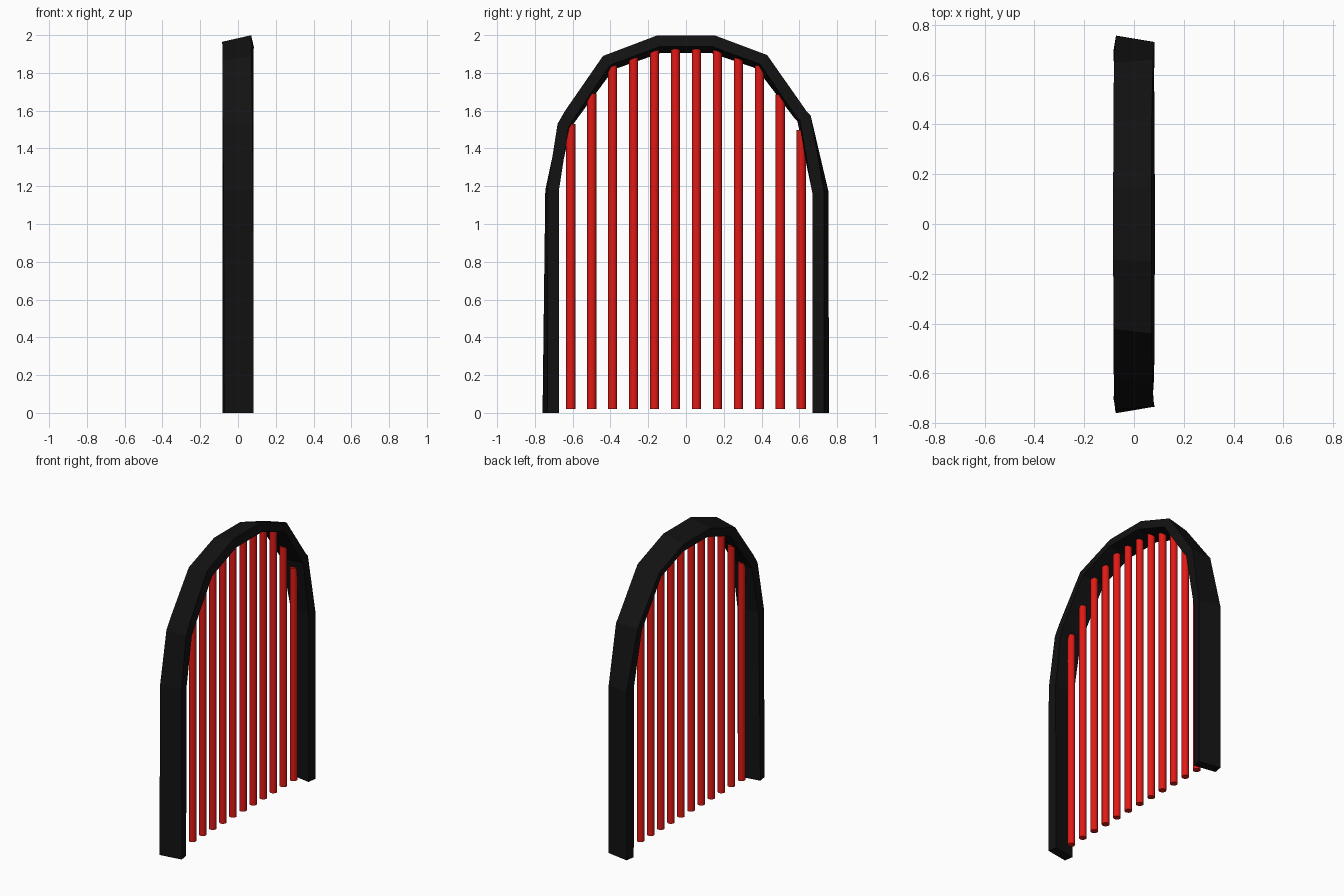
import bpy, bmesh, math
from mathutils import Vector

if "Cube" in bpy.data.objects:
    bpy.data.objects.remove(bpy.data.objects["Cube"])

W, T = 0.157, 0.062   # frame depth along x and thickness


def material(name, rgb):
    m = bpy.data.materials.new(name)
    m.diffuse_color = (*rgb, 1)
    m.use_nodes = True
    m.node_tree.nodes["Principled BSDF"].inputs["Base Color"].default_value = m.diffuse_color
    return m


def finish(name, bm, mat):
    bmesh.ops.recalc_face_normals(bm, faces=bm.faces)
    me = bpy.data.meshes.new(name)
    bm.to_mesh(me)
    bm.free()
    ob = bpy.data.objects.new(name, me)
    bpy.context.collection.objects.link(ob)
    me.materials.append(mat)
    return ob


black = material("black", (0.006, 0.006, 0.006))
red = material("red", (0.75, 0.01, 0.008))

# Arch stations: outline y, z, outward direction in degrees, twist across the depth
stations = [
    (-.76, 0, 180, -.026), (-.745, 1.18, 176, -.01), (-.68, 1.53, 160, .01),
    (-.64, 1.6, 150, .015), (-.44, 1.89, 128, .03), (-.15, 2, 100, .035),
    (.15, 2, 80, .035), (.43, 1.895, 52, .03), (.642, 1.592, 30, .012),
    (.66, 1.575, 24, .015), (.755, 1.17, 6, -.024), (.757, 0, 0, -.026),
]

# Arch frame: a slightly twisted rectangular section carried along the stations
bm = bmesh.new()
rings, inner = [], []
for y, z, deg, s in stations:
    a = math.radians(deg)
    n = Vector((0, math.cos(a), math.sin(a)))
    mid = Vector((0, y, z)) - n * (abs(s) / 2 + T / 2)
    tilt = math.asin(s / W)
    across = Vector((math.cos(tilt), 0, 0)) + n * math.sin(tilt)
    out = Vector((-math.sin(tilt), 0, 0)) + n * math.cos(tilt)
    rings.append([bm.verts.new(mid + across * W / 2 * i + out * T / 2 * j)
                  for i, j in ((1, 1), (-1, 1), (-1, -1), (1, -1))])
    inner.append(mid - n * T / 2)
for r, q in zip(rings, rings[1:]):
    for k in range(4):
        bm.faces.new((r[k], r[(k + 1) % 4], q[(k + 1) % 4], q[k]))
bm.faces.new(rings[0])
bm.faces.new(rings[-1])
finish("arch_frame", bm, black)


def arch_height(y):
    for p, q in zip(inner[1:], inner[2:-1]):
        if p.y <= y <= q.y:
            return p.z + (q.z - p.z) * (y - p.y) / (q.y - p.y)
    return 1.5


# Vertical bars, each reaching up into the arch
for i in range(12):
    y = -0.61 + i * 1.22 / 11
    top, bottom = arch_height(y) + 0.012, 0.02
    bm = bmesh.new()
    bmesh.ops.create_cone(bm, cap_ends=True, segments=16, radius1=0.024,
                          radius2=0.024, depth=top - bottom)
    bmesh.ops.translate(bm, verts=bm.verts, vec=(0, y, (top + bottom) / 2))
    for f in bm.faces:
        f.smooth = len(f.verts) == 4
    for e in bm.edges:
        e.smooth = all(len(f.verts) == 4 for f in e.link_faces)
    finish(f"bar_{i + 1}", bm, red)
